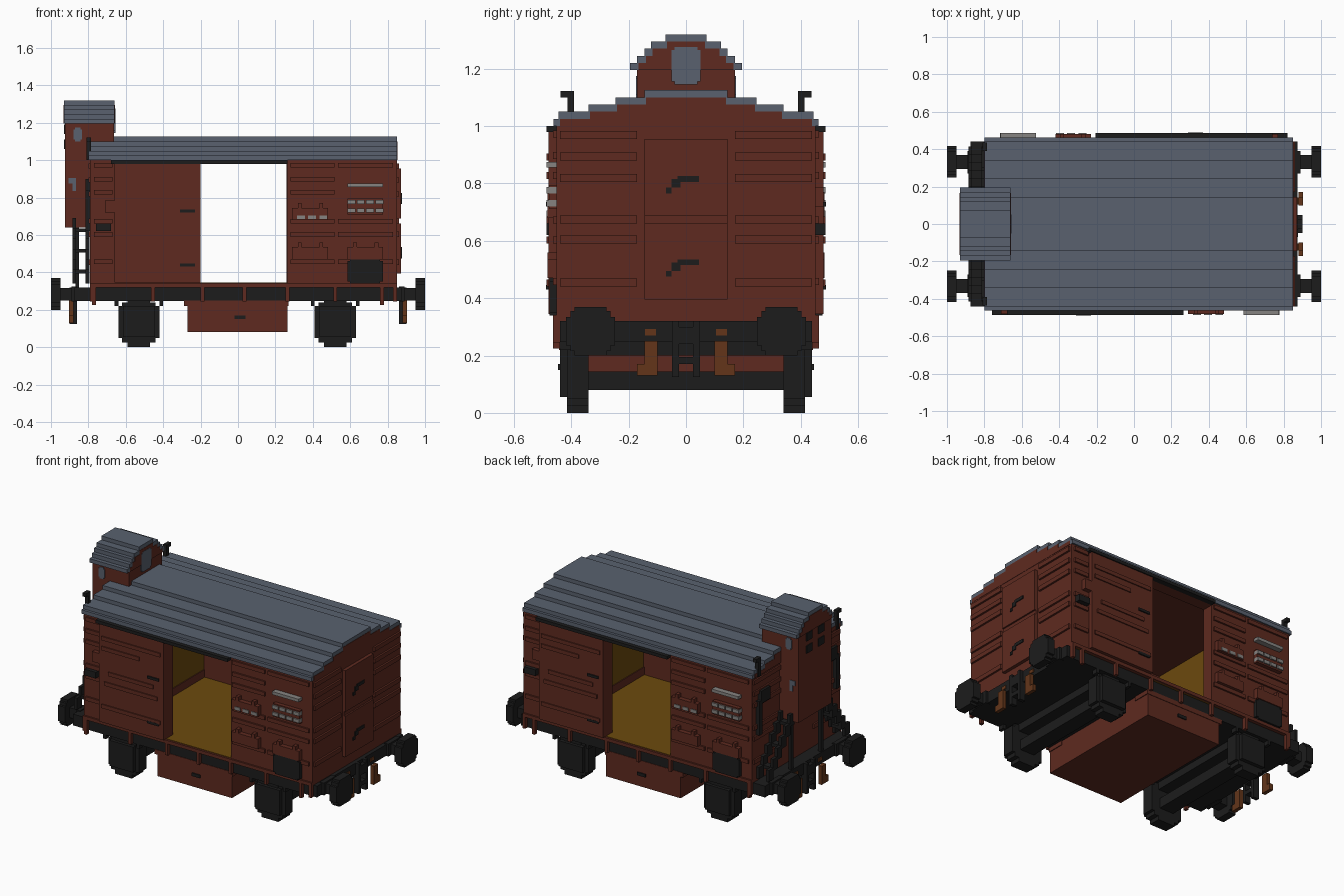
import bpy
import bmesh
from mathutils import Matrix, Vector

cube = bpy.data.objects.get("Cube")
if cube:
    bpy.data.objects.remove(cube, do_unlink=True)


def material(name, red, green, blue):
    mat = bpy.data.materials.new(name)
    mat.use_nodes = True
    colour = (red, green, blue, 1)
    mat.diffuse_color = colour
    shader = next(n for n in mat.node_tree.nodes if n.type == "BSDF_PRINCIPLED")
    shader.inputs["Base Color"].default_value = colour
    shader.inputs["Roughness"].default_value = 0.9
    return mat


brown = material("red brown paint", .112, .023, .014)
slate = material("slate grey roof", .1, .12, .158)
black = material("black iron", .012, .012, .012)
golden = material("golden timber", .15, .068, .004)
pale = material("pale label grey", .24, .23, .22)
rust = material("rusty brown hose", .125, .036, .01)

parts = {}
MIDDLE = 0.03      # x of the wagon body centre


def box(name, mat, x, y, z):
    """Add one axis aligned block to the named part."""
    mesh, _ = parts.setdefault(name, (bmesh.new(), mat))
    spans = [sorted(span) for span in (x, y, z)]
    size = Vector([high - low for low, high in spans])
    centre = Vector([(high + low) / 2 for low, high in spans])
    bmesh.ops.create_cube(mesh, size=1, matrix=Matrix.Translation(centre) @ Matrix.Diagonal(size).to_4x4())


def centred(name, mat, x, half, z):
    box(name, mat, x, (-half, half), z)


def both_y(name, mat, x, y, z):
    """Mirror a block across the long centre line."""
    for side in (-1, 1):
        box(name, mat, x, [side * v for v in y], z)


def all_corners(name, mat, x, y, z):
    """Mirror a block to both ends and both sides."""
    for end in (-1, 1):
        both_y(name, mat, [end * v for v in x], y, z)


def on_sides(name, mat, x, out, z):
    """Place a block on the front, and turned half round on the back."""
    for turn in (-1, 1):
        box(name, mat, [MIDDLE - turn * (v - MIDDLE) for v in x], [turn * v for v in out], z)


def stepped_roof(name, x, bottom, halves, gable):
    """Stack ever narrower slabs, with brown gable plates on the ends."""
    step = 0.025
    for i, half in enumerate(halves):
        low = bottom + i * step
        centred(name, slate, x, half, (low, low + step))
        if i + 1 < len(halves):
            inner = halves[i + 1] - 0.005
            centred(gable, brown, (x[0] - .002, x[1] + .002), inner, (low, low + step))


# Wagon body: thick walls with a doorway on each side
WALL = (0.38, 0.452)
RAISED = (0.45, 0.463)
PROUD = (0.45, 0.487)
on_sides("side_wall", brown, (-.79, -.2), WALL, (.32, 1))
on_sides("side_wall", brown, (.265, .85), WALL, (.32, 1))
on_sides("side_wall", brown, (-.2, .265), WALL, (.98, 1))
for x in ((-.79, -.76), (.82, .85)):
    centred("end_wall", brown, x, .452, (.32, 1))
centred("ceiling", brown, (-.77, .83), .44, (.985, 1))
centred("floor", golden, (-.77, .83), .45, (.32, .345))
for x in ((-.53, -.51), (.57, .59)):
    centred("inner_wall", golden, x, .385, (.34, .985))
for x in ((-.51, -.505), (.565, .57)):
    centred("inner_skirting", brown, x, .385, (.345, .395))
stepped_roof("roof", (-.8, .85), 1, (.462, .445, .34, .245, .145), "end_gable")

# Sole bar and its brackets
centred("chassis", black, (-.875, .875), .44, (.247, .32))
on_sides("sole_bar", brown, (-.79, .85), RAISED, (.32, .342))
for x in (-.78, -.455, -.19, .035, .265, .52, .84):
    on_sides("sole_bracket", brown, (x - .01, x + .01), (.44, .463), (.245, .33))
all_corners("corner_bracket", brown, (.76, .78), (.44, .463), (.225, .33))

# Sliding doors, rails and handles
on_sides("sliding_door", brown, (-.66, -.2), (.45, .48), (.345, .98))
on_sides("door_rail", black, (-.68, .265), PROUD, (.98, 1))
for z in (.72, .43):
    on_sides("door_handle", black, (-.31, -.23), (.475, .488), (z, z + .016))
for x, z in (((-.64, -.22), .88), ((-.64, -.37), .815), ((-.59, -.27), .66),
             ((-.62, -.24), .59), ((-.64, -.22), .44)):
    on_sides("door_batten", brown, x, (.47, .487), (z, z + .025))

# Raised planks on the fixed panels
for z in (.96, .885, .815, .66, .59, .445):
    on_sides("side_plank", brown, (.28, .515), RAISED, (z, z + .025))
    on_sides("side_plank", brown, (-.77, -.67), RAISED, (z, z + .025))
    if z < .7 or z > .9:
        on_sides("side_plank", brown, (.535, .83), RAISED, (z, z + .025))
on_sides("lamp_bracket", black, (-.76, -.68), PROUD, (.62, .66))
on_sides("corner_post", brown, (-.71, -.66), (.45, .48), (.72, .785))

# Notched label holders, labels and notice board
for x, z in ((.29, .68), (.29, .47), (.585, .47)):
    on_sides("label_holder", brown, (x, x + .19), (.45, .482), (z, z + .065))
    for shift in (.03, .145):
        on_sides("label_holder", brown, (x + shift, x + shift + .02), (.45, .482), (z + .06, z + .09))
on_sides("label_strip", pale, (.585, .775), PROUD, (.855, .875))
for i in range(4):
    x = .585 + i * .05
    for z in (.765, .72):
        on_sides("label_strip", pale, (x, x + .042), PROUD, (z, z + .022))
    if i < 3:
        x = .315 + i * .06
        on_sides("label_strip", pale, (x, x + .042), PROUD, (.685, .705))
on_sides("label_backing", brown, (.585, .775), (.45, .478), (.71, .795))
on_sides("notice_board", black, (.585, .775), (.45, .476), (.35, .46))
on_sides("notice_board", black, (.6, .76), (.45, .476), (.34, .47))

# Planked ends and the end door
for z in (.955, .88, .805, .66, .59, .44):
    for x in ((.85, .862), (-.8, -.79)):
        both_y("end_plank", brown, x, (.17, .44), (z, z + .028))
for z in ((.395, .66), (.688, .955)):
    centred("end_door", brown, (.845, .872), .145, z)
centred("end_door", brown, (.845, .862), .145, (.66, .688))
for z in (.525, .815):
    box("end_door_latch", black, (.87, .877), (-.03, .045), (z - .01, z + .01))
    box("end_door_latch", black, (.87, .877), (-.05, -.02), (z - .03, z))
    box("end_door_latch", black, (.87, .877), (-.07, -.05), (z - .05, z - .03))

# Brakeman's cabin
centred("cabin", brown, (-.925, -.664), .17, (.64, 1.2))
stepped_roof("cabin_roof", (-.93, -.66), 1.195, (.195, .17, .145, .122, .072), "cabin_gable")
centred("cabin_window", slate, (-.67, -.656), .05, (1.155, 1.265))
centred("cabin_window", slate, (-.67, -.656), .04, (1.145, 1.275))
both_y("cabin_window", slate, (-.88, -.835), (.165, .174), (1.11, 1.165))
both_y("cabin_window", slate, (-.872, -.843), (.165, .174), (1.1, 1.175))
both_y("cabin_emblem_plate", slate, (-.905, -.865), (.165, .174), (.875, .905))
both_y("cabin_emblem_plate", slate, (-.885, -.865), (.165, .174), (.835, .88))
for z in (1.06, 1.14):
    both_y("cabin_rear_window", black, (-.93, -.92), (.03, .09), (z, z + .05))

# Steps and handrails beside the cabin
for i in range(6):
    y = .40 - i * .043
    z = .34 + i * .055
    for x in ((-.885, -.865), (-.815, -.795)):
        both_y("stair_stringer", black, x, (y - .035, y + .015), (z, z + .075))
    if i % 2:
        both_y("stair_tread", black, (-.88, -.8), (y - .03, y + .015), (z, z + .02))
both_y("platform_post", black, (-.87, -.85), (.14, .165), (.32, .64))
both_y("stair_handrail", black, (-.815, -.79), (.38, .41), (.62, .84))
both_y("stair_handrail", black, (-.815, -.79), (.3, .39), (.82, .9))
both_y("lamp_iron", black, (-.81, -.785), (.39, .413), (1, 1.12))
both_y("lamp_iron", black, (-.81, -.785), (.39, .437), (1.1, 1.122))

# Buffers with stepped round heads
for shrink, reach in ((.055, .085), (.07, .07), (.085, .05)):
    all_corners("buffer_head", black, (.95, 1), (.333 - shrink, .333 + shrink), (.285 - reach, .285 + reach))
all_corners("buffer_shaft", black, (.86, .96), (.295, .37), (.25, .315))
all_corners("buffer_base", black, (.86, .89), (.27, .39), (.245, .325))

# Coupling and brake hoses at both ends
for end in (-1, 1):
    x = (end * .86, end * .9)
    centred("coupling_hook", black, x, .025, (.24, .3))
    both_y("coupling_link", black, x, (.025, .048), (.125, .32))
    centred("coupling_link", black, x, .048, (.17, .195))
all_corners("brake_hose", rust, (.88, .904), (.1, .145), (.13, .25))
all_corners("brake_hose", rust, (.88, .904), (.14, .17), (.13, .17))
all_corners("hose_tap", rust, (.865, .88), (.105, .143), (.27, .292))

# Wheels, axles and axle boxes
for x in (-.53, .52):
    for half, low, high in ((.06, 0, .25), (.09, .025, .24), (.11, .05, .22)):
        both_y("wheel", black, (x - half, x + half), (.34, .415), (low, high))
    both_y("axle_box", black, (x - .085, x + .085), (.41, .44), (.055, .22))
    centred("axle", black, (x - .05, x + .05), .35, (.08, .145))
    centred("cross_member", black, (x - .06, x + .06), .42, (.2, .25))
    for shift in (-.13, .11):
        both_y("spring_hanger", black, (x + shift, x + shift + .02), (.4, .44), (.22, .25))

# Underfloor locker
centred("underfloor_locker", brown, (-.27, .265), .44, (.08, .25))
both_y("locker_lid", brown, (-.29, .27), (.33, .443), (.22, .25))
both_y("locker_latch", black, (-.02, .04), (.435, .447), (.15, .17))

for name, (mesh, mat) in parts.items():
    data = bpy.data.meshes.new(name)
    mesh.to_mesh(data)
    mesh.free()
    data.materials.append(mat)
    bpy.context.scene.collection.objects.link(bpy.data.objects.new(name, data))
